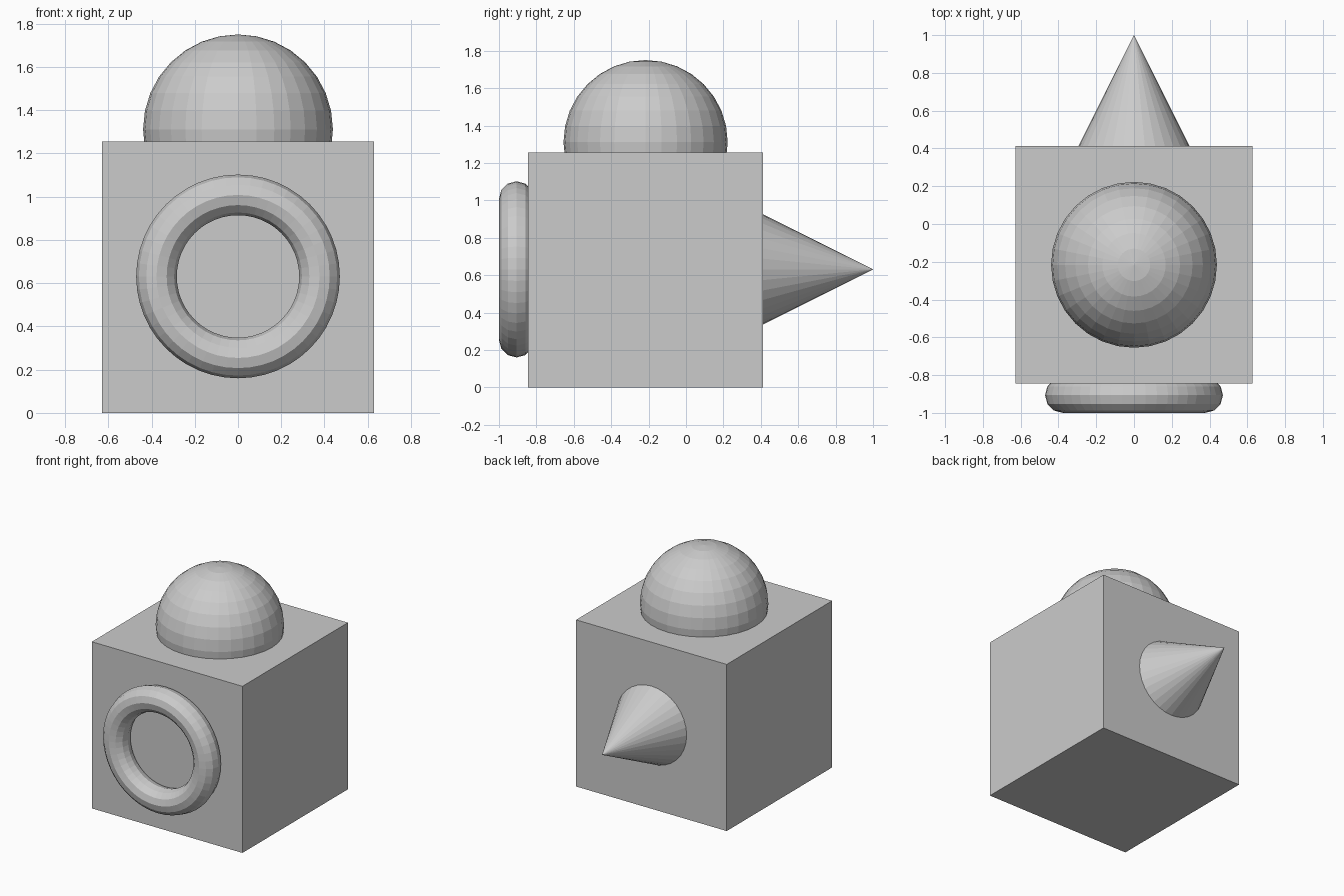
import bpy
from math import pi

if "Cube" in bpy.data.objects:
    bpy.data.objects.remove(bpy.data.objects["Cube"])

SIZE = 1.256          # cube edge
CY, CZ = -0.216, 0.628  # cube centre


def name_active(name):
    bpy.context.object.name = name


# Central block
bpy.ops.mesh.primitive_cube_add(size=SIZE, location=(0, CY, CZ))
name_active("block")

# Ball sunk into the top face
bpy.ops.mesh.primitive_uv_sphere_add(segments=32, ring_count=16, radius=0.439,
                                     location=(0, CY, 1.311))
name_active("top_dome")

# Ring half sunk into the front face
bpy.ops.mesh.primitive_torus_add(major_segments=48, minor_segments=12,
                                 major_radius=0.377, minor_radius=0.094,
                                 location=(0, -0.906, CZ + 0.003), rotation=(pi / 2, 0, 0))
name_active("front_ring")

# Cone pointing out of the back face, base just inside the block
depth = 0.627
bpy.ops.mesh.primitive_cone_add(vertices=32, radius1=depth / 2, radius2=0, depth=depth,
                                location=(0, 1.0 - depth / 2, CZ + 0.003),
                                rotation=(-pi / 2, 0, 0))
name_active("back_cone")
